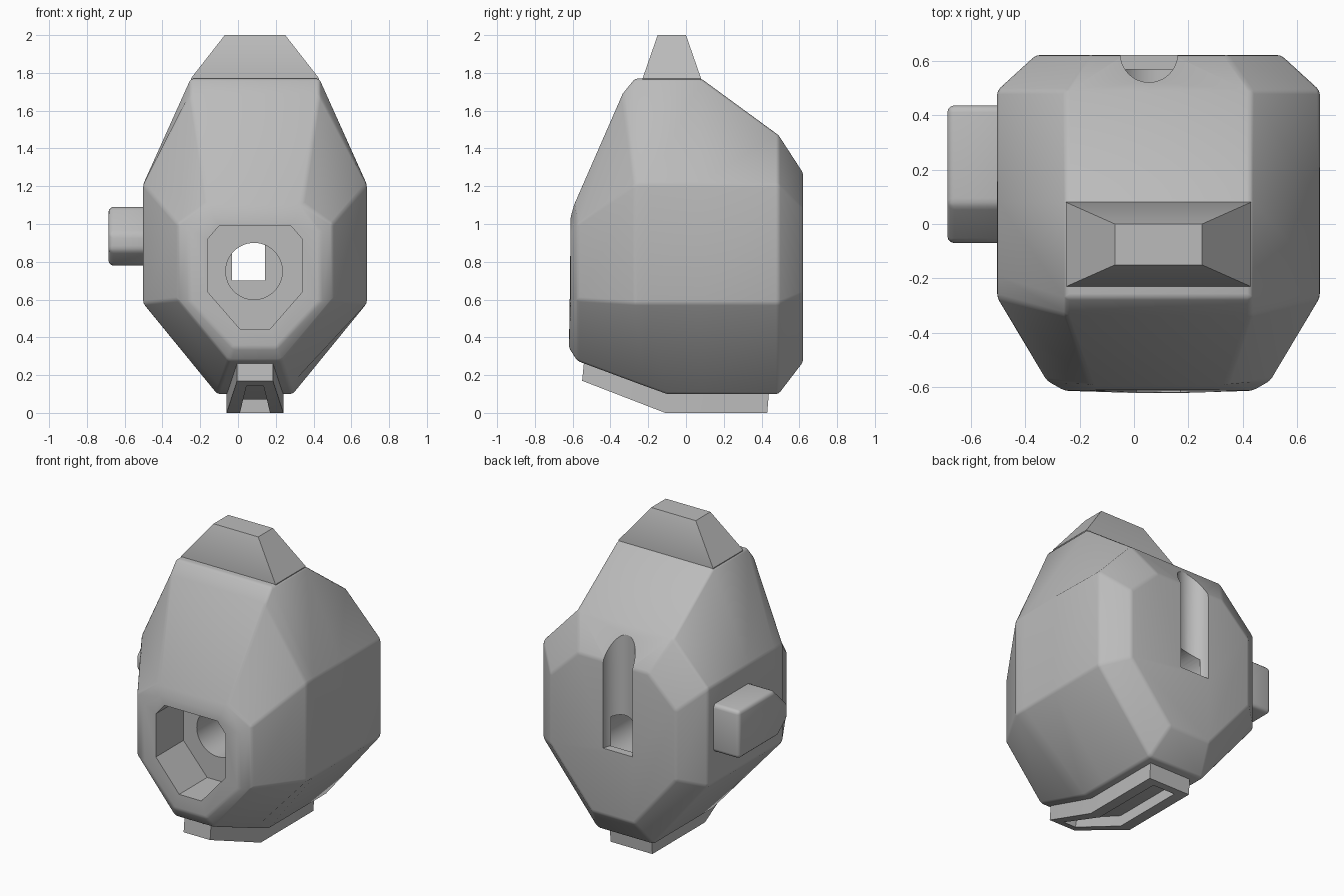
import bpy, bmesh, math
from mathutils import Vector

if "Cube" in bpy.data.objects:
    bpy.data.objects.remove(bpy.data.objects["Cube"], do_unlink=True)

CX = 0.09  # the shell is mirrored about this x

grey = bpy.data.materials.new("plain grey")
grey.use_nodes = True
grey.diffuse_color = (0.5, 0.5, 0.5, 1)
grey.node_tree.nodes["Principled BSDF"].inputs["Base Color"].default_value = (0.5, 0.5, 0.5, 1)


def loft(name, rings):
    """Bridge equal-length rings of points and cap both ends."""
    bm = bmesh.new()
    loops = [[bm.verts.new(p) for p in ring] for ring in rings]
    n = len(loops[0])
    for a, b in zip(loops, loops[1:]):
        for i in range(n):
            j = (i + 1) % n
            bm.faces.new((a[i], a[j], b[j], b[i]))
    bm.faces.new(loops[0])
    bm.faces.new(loops[-1])
    bmesh.ops.recalc_face_normals(bm, faces=bm.faces)
    mesh = bpy.data.meshes.new(name)
    bm.to_mesh(mesh)
    bm.free()
    obj = bpy.data.objects.new(name, mesh)
    bpy.context.collection.objects.link(obj)
    mesh.materials.append(grey)
    return obj


def select(obj):
    bpy.ops.object.select_all(action='DESELECT')
    obj.select_set(True)
    bpy.context.view_layer.objects.active = obj


def bevel(obj, width, segments=2):
    select(obj)
    mod = obj.modifiers.new("soft_edges", 'BEVEL')
    mod.width, mod.segments = width, segments
    mod.limit_method, mod.angle_limit = 'ANGLE', math.radians(24)
    bpy.ops.object.modifier_apply(modifier=mod.name)


def cut(obj, cutter):
    select(obj)
    cutter.hide_render = True
    mod = obj.modifiers.new("cut", 'BOOLEAN')
    mod.operation, mod.solver, mod.object = 'DIFFERENCE', 'EXACT', cutter
    bpy.ops.object.modifier_apply(modifier=mod.name)
    bpy.data.objects.remove(cutter, do_unlink=True)


def smooth(obj):
    select(obj)
    bpy.ops.object.shade_smooth_by_angle(angle=math.radians(30))


def mirrored(right):
    """Close a list of (half width, y, z) points across the centre plane."""
    return ([Vector((CX + h, y, z)) for h, y, z in right]
            + [Vector((CX - h, y, z)) for h, y, z in reversed(right)])


def circle(radius, count=48):
    return [(radius * math.cos(t * math.tau / count), radius * math.sin(t * math.tau / count))
            for t in range(count)]


# Shell: eight-sided sections from back to front
# (top y, z, half), (side y, upper z, lower z, half), (bottom y, z, half)
sections = [
    ((.62, 1.27, .25), (.62, 1.08, .63, .45), (.62, .27, .15)),
    ((.49, 1.47, .34), (.49, 1.21, .58, .592), (.49, .10, .20)),
    ((.08, 1.77, .34), (.08, 1.21, .58, .592), (.08, .10, .20)),
    ((-.27, 1.77, .34), (-.19, 1.21, .58, .592), (-.10, .10, .20)),
    ((-.335, 1.69, .34), (-.27, 1.21, .58, .592), (-.22, .143, .185)),
    ((-.59, 1.11, .25), (-.575, 1.0, .60, .41), (-.575, .275, .14)),
    ((-.61, 1.04, .22), (-.612, .95, .59, .345), (-.62, .345, .115)),
]
rings = []
for (ty, tz, th), (sy, uz, lz, sh), (by, bz, bh) in sections:
    rings.append(mirrored([(th, ty, tz), (sh, sy, uz), (sh, sy, lz), (bh, by, bz)]))
shell = loft("shell", rings)
bevel(shell, 0.014)

# Front pocket, eight-sided
pocket_half = [(.19, .99), (.25, .92), (.25, .64), (.08, .445)]
cut(shell, loft("pocket_cutter",
                [mirrored([(h, y, z) for h, z in pocket_half]) for y in (-.75, -.33)]))

# Round bore behind the pocket
cut(shell, loft("bore_cutter",
                [[(.085 + x, y, .75 + z) for x, z in circle(.15)] for y in (-.4, .567)]))

# Upright round groove in the back, opening into the bore
cut(shell, loft("groove_cutter",
                [[(.055 + x, .625 + y, z) for x, y in circle(.105)] for z in (.70, 1.6)]))
smooth(shell)

# Tapered crown on top
crown = loft("crown", [mirrored([(h, front, z), (h, back, z)])
                       for h, front, back, z in ((.33, -.22, .07, 1.70),
                                                 (.34, -.23, .08, 1.77),
                                                 (.16, -.15, .0, 2.0))])
smooth(crown)


# Bent mounting rail underneath, hollowed by a slot
def rail_shape(name, stations):
    return loft(name, [mirrored([(h, top_y, top), (h, low_y, low)])
                       for h, low_y, top_y, low, top in stations])


rail = rail_shape("bottom_rail", ((.095, -.55, -.54, .17, .27),
                                  (.15, -.11, -.09, 0, .12),
                                  (.15, .43, .44, 0, .12)))
cut(rail, rail_shape("slot_cutter", ((.045, -.49, -.47, .10, .20),
                                     (.08, -.11, -.11, -.05, .07),
                                     (.08, .38, .38, -.05, .07))))
smooth(rail)

# Side block on the model's right, cut back at the front
block_profile = [(.435, 1.09), (.07, 1.09), (-.07, .95), (-.07, .86), (.03, .78), (.435, .78)]
block = loft("side_block", [[(x, y, z) for y, z in block_profile] for x in (-.685, -.42)])
bevel(block, 0.025, 3)
smooth(block)
